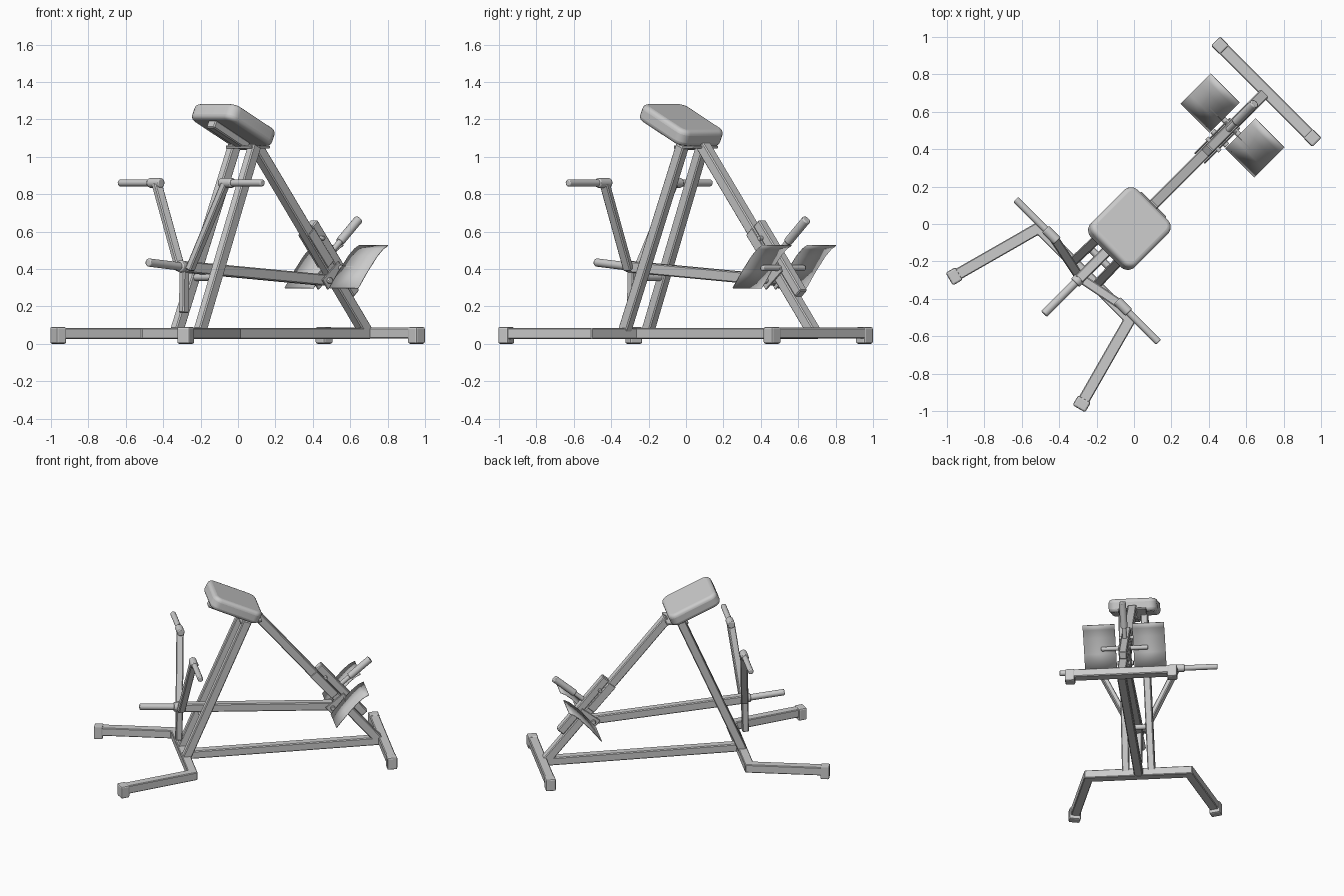
import bpy, bmesh, math
from mathutils import Matrix, Vector

if "Cube" in bpy.data.objects:
    bpy.data.objects.remove(bpy.data.objects["Cube"])

# The machine is modelled along +x (u), then turned 45 degrees about z
TURN = Matrix.Rotation(math.radians(45), 4, 'Z')


def finish(name, bm, mat=Matrix(), bevel=0.0, seg=1, smooth=False):
    bmesh.ops.recalc_face_normals(bm, faces=bm.faces)
    me = bpy.data.meshes.new(name)
    bm.to_mesh(me)
    bm.free()
    ob = bpy.data.objects.new(name, me)
    bpy.context.collection.objects.link(ob)
    ob.matrix_world = TURN @ mat
    if bevel:
        m = ob.modifiers.new("bevel", 'BEVEL')
        m.width, m.segments, m.limit_method = bevel, seg, 'ANGLE'
    if smooth:
        bpy.ops.object.select_all(action='DESELECT')
        ob.select_set(True)
        bpy.context.view_layer.objects.active = ob
        bpy.ops.object.shade_smooth_by_angle(angle=math.radians(40))
    return ob


def frame(p, q):
    # local x runs from p to q, local y stays horizontal
    p, q = Vector(p), Vector(q)
    d = (q - p).normalized()
    side = Vector((0, 0, 1)).cross(d)
    side = side.normalized() if side.length > 1e-4 else Vector((0, 1, 0))
    r = Matrix((d, side, d.cross(side))).transposed().to_4x4()
    return Matrix.Translation((p + q) / 2) @ r, (q - p).length


def beam(name, p, q, w, h, bevel=0.006, seg=1, smooth=False):
    mat, length = frame(p, q)
    bm = bmesh.new()
    bmesh.ops.create_cube(bm, size=1, matrix=Matrix.Diagonal((length, w, h, 1)))
    return finish(name, bm, mat, bevel, seg, smooth)


def rod(name, p, q, r, bevel=0.006):
    mat, length = frame(p, q)
    bm = bmesh.new()
    bmesh.ops.create_cone(bm, cap_ends=True, segments=20, radius1=r, radius2=r,
                          depth=length, matrix=Matrix.Rotation(math.pi / 2, 4, 'Y'))
    return finish(name, bm, mat, bevel, 2, True)


def flat_path(name, pts, w, z0, z1):
    # mitred rectangular tube along a path on the floor
    pts = [Vector(p) for p in pts]
    left, right = [], []
    for i, p in enumerate(pts):
        a = (p - pts[i - 1]).normalized() if i else (pts[1] - p).normalized()
        b = (pts[i + 1] - p).normalized() if i < len(pts) - 1 else a
        n = Vector((-(a + b).y, (a + b).x)).normalized()
        n *= w / 2 / n.dot(Vector((-a.y, a.x)))
        left.append(p + n)
        right.append(p - n)
    bm = bmesh.new()
    f = bm.faces.new([bm.verts.new((v.x, v.y, z0)) for v in left + right[::-1]])
    ext = bmesh.ops.extrude_face_region(bm, geom=[f])['geom']
    bmesh.ops.translate(bm, vec=(0, 0, z1 - z0),
                        verts=[g for g in ext if isinstance(g, bmesh.types.BMVert)])
    return finish(name, bm, bevel=0.005)


# Floor frame
flat_path("front_frame", [(-.89, .485), (-.375, .345), (-.375, -.345), (-.89, -.485)], .062, .025, .085)
beam("base_rail", (-.36, 0, .055), (.98, 0, .055), .06, .058)
beam("rear_crossbar", (1, -.375, .057), (1, .375, .057), .066, .058)

# Uprights and the long rear strut
beam("rear_strut", (.97, 0, .06), (.13, 0, 1.06), .06, .06)
beam("seat_mount_plate", (.0, 0, 1.052), (.15, 0, 1.052), .19, .014, .003)

# Chest pad, tilted down to the rear
ax, nm = Vector((.906, 0, -.423)), Vector((.423, 0, .906))
c = Vector((-.035, 0, 1.17))
bm = bmesh.new()
bmesh.ops.create_cube(bm, size=1, matrix=Matrix.Diagonal((.368, .332, .092, 1)))
ups = [e for e in bm.edges if abs((e.verts[0].co - e.verts[1].co).z) > .01]
bmesh.ops.bevel(bm, geom=ups, offset=.055, segments=6, profile=.5, affect='EDGES')
mat, _ = frame(c - ax, c + ax)
finish("chest_pad", bm, mat, .025, 4, True)
b = c - nm * .066
beam("pad_support", b - ax * .155, b + ax * .13, .06, .045)

# Lever with its weight sleeve and stop leg
beam("lever", (.655, 0, .34), (-.42, 0, .412), .055, .06)
rod("lever_sleeve", (-.40, 0, .41), (-.68, 0, .435), .022)
rod("lever_collar", (-.41, 0, .412), (-.445, 0, .415), .032)
beam("stop_leg", (-.405, 0, .40), (-.41, 0, .165), .04, .045)
rod("lever_rest", (-.258, -.085, .355), (-.258, .085, .355), .018)

# Adjustable foot carriage on the strut
beam("carriage_bar", (.555, 0, .645), (.872, 0, .268), .055, .055)
rod("weight_post", (.70, 0, .485), (.80, 0, .57), .016)
rod("post_grip", (.77, 0, .545), (.912, 0, .665), .024)
rod("footplate_axle", (.735, -.16, .405), (.735, .16, .405), .015)
rod("pivot_bolt", (.648, -.055, .338), (.648, .055, .338), .016, .003)
rod("adjuster_bolt", (.60, -.05, .565), (.60, .05, .565), .012, .003)

for s, side in ((1, "left"), (-1, "right")):
    # Rubber feet
    beam(f"front_foot_{side}", (-.848, s * .474, .045), (-.907, s * .490, .045), .078, .09, .01, 2)
    beam(f"rear_foot_{side}", (1, s * .315, .045), (1, s * .383, .045), .07, .09, .01, 2)
    # Front uprights
    beam(f"front_upright_{side}", (-.375, s * .088, .07), (.05, s * .076, 1.06), .05, .06)
    # Handles
    beam(f"handle_arm_{side}", (-.40, s * .035, .395), (-.354, s * .262, .86), .05, .036)
    rod(f"handle_socket_{side}", (-.354, s * .225, .86), (-.354, s * .315, .86), .026)
    rod(f"handle_grip_{side}", (-.354, s * .30, .86), (-.354, s * .54, .86), .019)
    # Pivot brackets
    beam(f"pivot_bracket_{side}", (.62, s * .036, .315), (.745, s * .036, .415), .01, .07, .003)
    beam(f"adjuster_plate_{side}", (.515, s * .036, .60), (.665, s * .036, .425), .008, .06, .003)
    # Curved foot plates
    prof = [(.63, .30), (.70, .388), (.775, .472), (.82, .51), (.856, .528)]
    bm = bmesh.new()
    rows = [[bm.verts.new((u, s * v, z)) for v in (.06, .278)] for u, z in prof]
    for r0, r1 in zip(rows, rows[1:]):
        bm.faces.new((r0[0], r0[1], r1[1], r1[0]))
    ob = finish(f"foot_plate_{side}", bm, smooth=True)
    ob.modifiers.new("thickness", 'SOLIDIFY').thickness = .005
